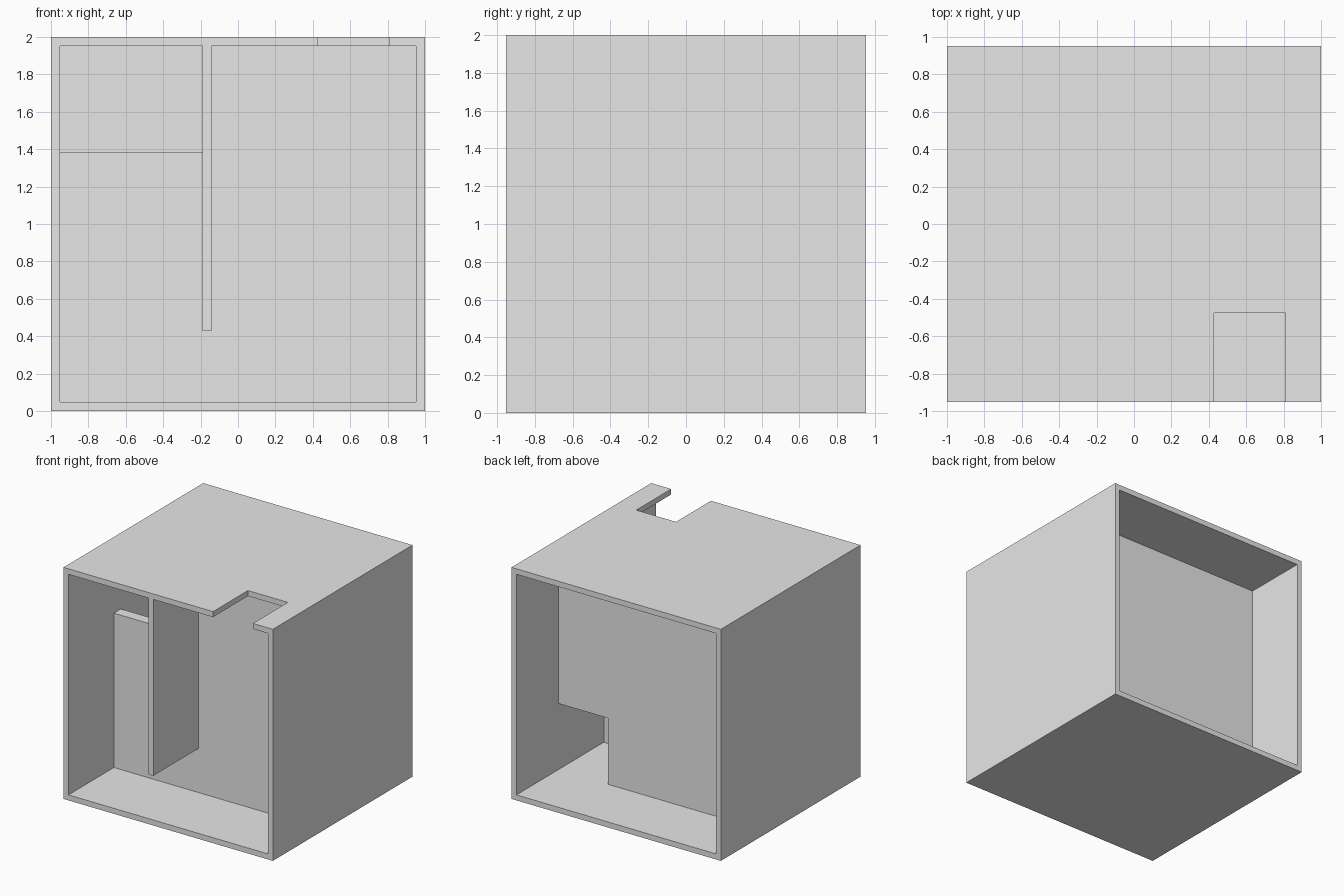
import bpy
import bmesh

# Remove the default cube
if "Cube" in bpy.data.objects:
    bpy.data.objects.remove(bpy.data.objects["Cube"], do_unlink=True)

U = 1 / 21                 # wall thickness, used as the modelling unit
HALF_W, HALF_D, TOP = 21, 20, 42
IN_W, IN_LOW, IN_HIGH = HALF_W - 1, 1, TOP - 1   # inside of the shell

grey = bpy.data.materials.new("light grey")
grey.use_nodes = True
grey.diffuse_color = (0.8, 0.8, 0.8, 1)
grey.node_tree.nodes["Principled BSDF"].inputs["Base Color"].default_value = (0.8, 0.8, 0.8, 1)


def prism(name, outline, y0, y1):
    """Extrude an (x, z) outline from y0 to y1, all in units."""
    bm = bmesh.new()
    face = bm.faces.new([bm.verts.new((x * U, y0 * U, z * U)) for x, z in outline])
    grown = bmesh.ops.extrude_face_region(bm, geom=[face])["geom"]
    verts = [v for v in grown if isinstance(v, bmesh.types.BMVert)]
    bmesh.ops.translate(bm, verts=verts, vec=(0, (y1 - y0) * U, 0))
    bmesh.ops.recalc_face_normals(bm, faces=bm.faces)
    mesh = bpy.data.meshes.new(name)
    bm.to_mesh(mesh)
    bm.free()
    mesh.materials.append(grey)
    obj = bpy.data.objects.new(name, mesh)
    bpy.context.collection.objects.link(obj)
    return obj


def rect(x0, x1, z0, z1):
    return [(x0, z0), (x1, z0), (x1, z1), (x0, z1)]


def cut(obj, cutter):
    """Subtract the cutter from the object and keep the cutter hidden."""
    mod = obj.modifiers.new(cutter.name, 'BOOLEAN')
    mod.operation = 'DIFFERENCE'
    mod.solver = 'EXACT'
    mod.object = cutter
    cutter.hide_render = True
    cutter.hide_set(True)


# Outer shell, open at front and back, with a notch in the roof
shell = prism("outer_shell", rect(-HALF_W, HALF_W, 0, TOP), -HALF_D, HALF_D)
cut(shell, prism("tunnel_cutter", rect(-IN_W, IN_W, IN_LOW, IN_HIGH), -HALF_D - 2, HALF_D + 2))
cut(shell, prism("roof_notch_cutter", rect(9, 17, IN_HIGH - 2, TOP + 2), -HALF_D - 2, -10))

# Front partition with an opening at its upper right
prism("front_partition", [(-IN_W, IN_LOW), (IN_W, IN_LOW), (IN_W, IN_HIGH),
                          (-4, IN_HIGH), (-4, 29), (-IN_W, 29)], -7, -5)

# Back partition with an opening at its lower left
prism("back_partition", [(-IN_W, IN_LOW), (10, IN_LOW), (10, 13), (IN_W, 13),
                         (IN_W, IN_HIGH), (-IN_W, IN_HIGH)], 6, 8)

# Hanging divider in the front compartment
prism("hanging_divider", rect(-4, -3, 9, IN_HIGH), -HALF_D, -7)
